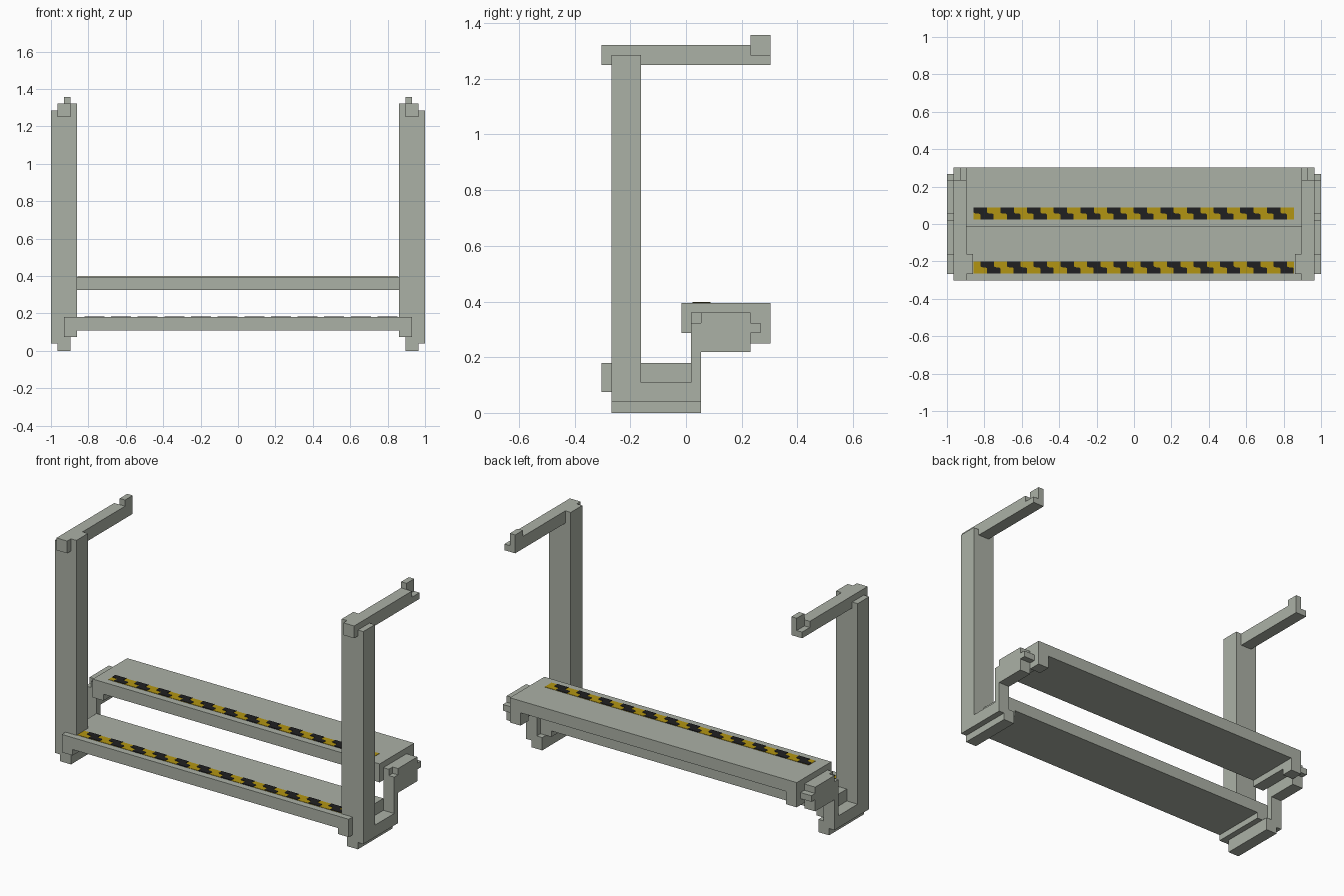
import bpy, bmesh
from mathutils import Vector

cube = bpy.data.objects.get("Cube")
if cube:
    bpy.data.objects.remove(cube, do_unlink=True)


def material(name, rgb):
    m = bpy.data.materials.new(name)
    m.use_nodes = True
    m.diffuse_color = (*rgb, 1)
    bsdf = m.node_tree.nodes["Principled BSDF"]
    bsdf.inputs["Base Color"].default_value = (*rgb, 1)
    bsdf.inputs["Roughness"].default_value = 0.8
    return m


GREY = material("grey_green_paint", (0.41, 0.44, 0.38))
YELLOW = material("warning_yellow", (0.45, 0.30, 0.006))
BLACK = material("warning_black", (0.014, 0.014, 0.015))


def prism(bm, profile, axis, lo, hi):
    """Extrude a 2D profile along an axis; the profile uses the other two axes in order."""
    def point(p, t):
        c = list(p)
        c.insert(axis, t)
        return Vector(c)
    face = bm.faces.new([bm.verts.new(point(p, lo)) for p in profile])
    result = bmesh.ops.extrude_face_region(bm, geom=[face])
    move = Vector((0, 0, 0))
    move[axis] = hi - lo
    bmesh.ops.translate(bm, vec=move, verts=[g for g in result["geom"]
                                             if isinstance(g, bmesh.types.BMVert)])


def rect(x0, x1, y0, y1):
    return [(x0, y0), (x1, y0), (x1, y1), (x0, y1)]


def part(name, prisms, mat=GREY, mirror=False):
    bm = bmesh.new()
    for p in prisms:
        prism(bm, *p)
    bmesh.ops.recalc_face_normals(bm, faces=bm.faces)
    mesh = bpy.data.meshes.new(name)
    bm.to_mesh(mesh)
    bm.free()
    mesh.materials.append(mat)
    ob = bpy.data.objects.new(name, mesh)
    bpy.context.collection.objects.link(ob)
    if mirror:
        ob.modifiers.new("mirror_sides", 'MIRROR').use_mirror_merge = False
    return ob


X, Y, Z = 0, 1, 2

# Step boards: flat planks with deeper ends (front profile)
part("lower_step", [([(-.93, .075), (-.86, .075), (-.86, .11), (.86, .11), (.86, .075),
                      (.93, .075), (.93, .18), (-.93, .18)], Y, -.303, .018)])
part("upper_step", [(rect(-.86, .86, .325, .395), Y, -.017, .303)])
part("upper_step_ends", [([(-.017, .287), (.232, .287), (.232, .25), (.303, .25),
                           (.303, .395), (-.017, .395)], X, .86, .93)], mirror=True)

# Upright posts, stepped at the top
part("posts", [([(.86, .18), (.93, .18), (.93, .11), (1, .11), (1, 1.285),
                 (.895, 1.285), (.895, 1.322), (.86, 1.322)], Y, -.268, -.161)], mirror=True)

# Side brackets joining the two steps, with a notch on the outer layer
base = [(-.268, .04), (.053, .04), (.053, .218), (.232, .218), (.232, .287),
        (.267, .287), (.267, .323), (.232, .323), (.232, .36)]
part("side_brackets", [
    (base + [(.018, .36), (.018, .11), (-.268, .11)], X, .93, .965),
    (base + [(.053, .36), (.053, .323), (.018, .323), (.018, .11), (-.268, .11)], X, .965, 1),
], mirror=True)

# Runners under the brackets
part("feet", [(rect(.895, .965, 0, .075), Y, -.268, .053)], mirror=True)

# Handrails with an upturned lug at the rear
part("handrails", [
    ([(-.303, 1.25), (.303, 1.25), (.303, 1.358), (.232, 1.358), (.232, 1.322),
      (-.303, 1.322)], X, .895, .93),
    ([(-.303, 1.25), (.303, 1.25), (.303, 1.286), (.232, 1.286), (.232, 1.322),
      (-.303, 1.322)], X, .93, .965),
], mirror=True)

# Warning strips: a yellow plate with slanted black blocks on it
PITCH = 1.71 / 12
BLOCK = [(.036, 0), (.107, 0), (.107, .42), (.102, .48), (.078, .52), (.072, .6), (.072, 1),
         (0, 1), (0, .58), (.006, .52), (.03, .48), (.036, .42)]


def warning_strip(name, y0, top, shift):
    width = .064
    part(name + "_yellow", [(rect(-.857, .855, y0, y0 + width), Z, top, top + .002)], YELLOW)
    blocks = []
    for i in range(12):
        x0 = -.857 + shift + i * PITCH
        blocks.append(([(x0 + u, y0 + v * width) for u, v in BLOCK], Z, top, top + .004))
    part(name + "_black", blocks, BLACK)


warning_strip("upper_warning_strip", .024, .395, 0)
warning_strip("lower_warning_strip", -.264, .18, .0355)
